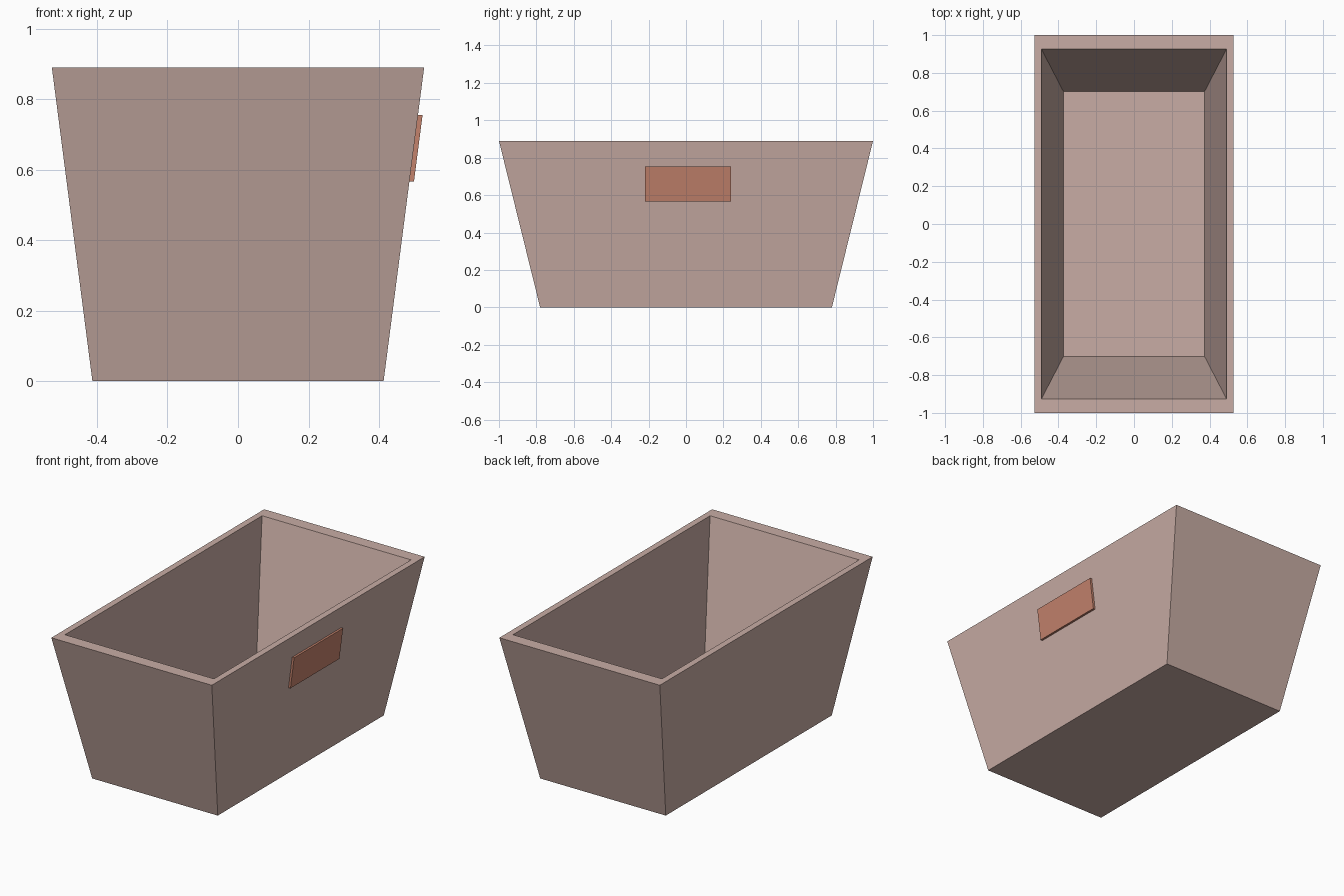
import bpy, bmesh

if "Cube" in bpy.data.objects:
    bpy.data.objects.remove(bpy.data.objects["Cube"])

H = 0.89          # bin height
FLOOR = 0.04      # inside floor level


def material(name, rgb):
    m = bpy.data.materials.new(name)
    m.diffuse_color = (*rgb, 1)
    m.use_nodes = True
    m.node_tree.nodes["Principled BSDF"].inputs["Base Color"].default_value = m.diffuse_color
    return m


def make_object(name, bm, mat):
    bmesh.ops.recalc_face_normals(bm, faces=bm.faces)
    me = bpy.data.meshes.new(name)
    bm.to_mesh(me)
    bm.free()
    me.materials.append(mat)
    ob = bpy.data.objects.new(name, me)
    bpy.context.collection.objects.link(ob)
    return ob


def ring(bm, hx, hy, z):
    return [bm.verts.new((sx * hx, sy * hy, z))
            for sx, sy in ((-1, -1), (1, -1), (1, 1), (-1, 1))]


clay = material("dusty_pink", (0.58, 0.415, 0.373))
copper = material("copper_orange", (0.552, 0.226, 0.152))

# Tapered open bin: outer base, outer rim, inner rim, inner floor
bm = bmesh.new()
rings = [ring(bm, 0.413, 0.78, 0), ring(bm, 0.528, 1.0, H),
         ring(bm, 0.49, 0.926, H), ring(bm, 0.374, 0.702, FLOOR)]
for a, b in zip(rings, rings[1:]):
    for i in range(4):
        j = (i + 1) % 4
        bm.faces.new((a[i], a[j], b[j], b[i]))
bm.faces.new(rings[0])
bm.faces.new(rings[-1])
make_object("bin", bm, clay)


# Label plate lying on the sloping right wall
def wall_x(z):
    return 0.413 + 0.115 * z / H


bm = bmesh.new()
bmesh.ops.create_cube(bm, size=1)
for v in bm.verts:
    z = 0.66 + v.co.z * 0.188
    v.co = (wall_x(z) + (0.013 if v.co.x > 0 else -0.004), 0.01 + v.co.y * 0.46, z)
make_object("label_plate", bm, copper)
